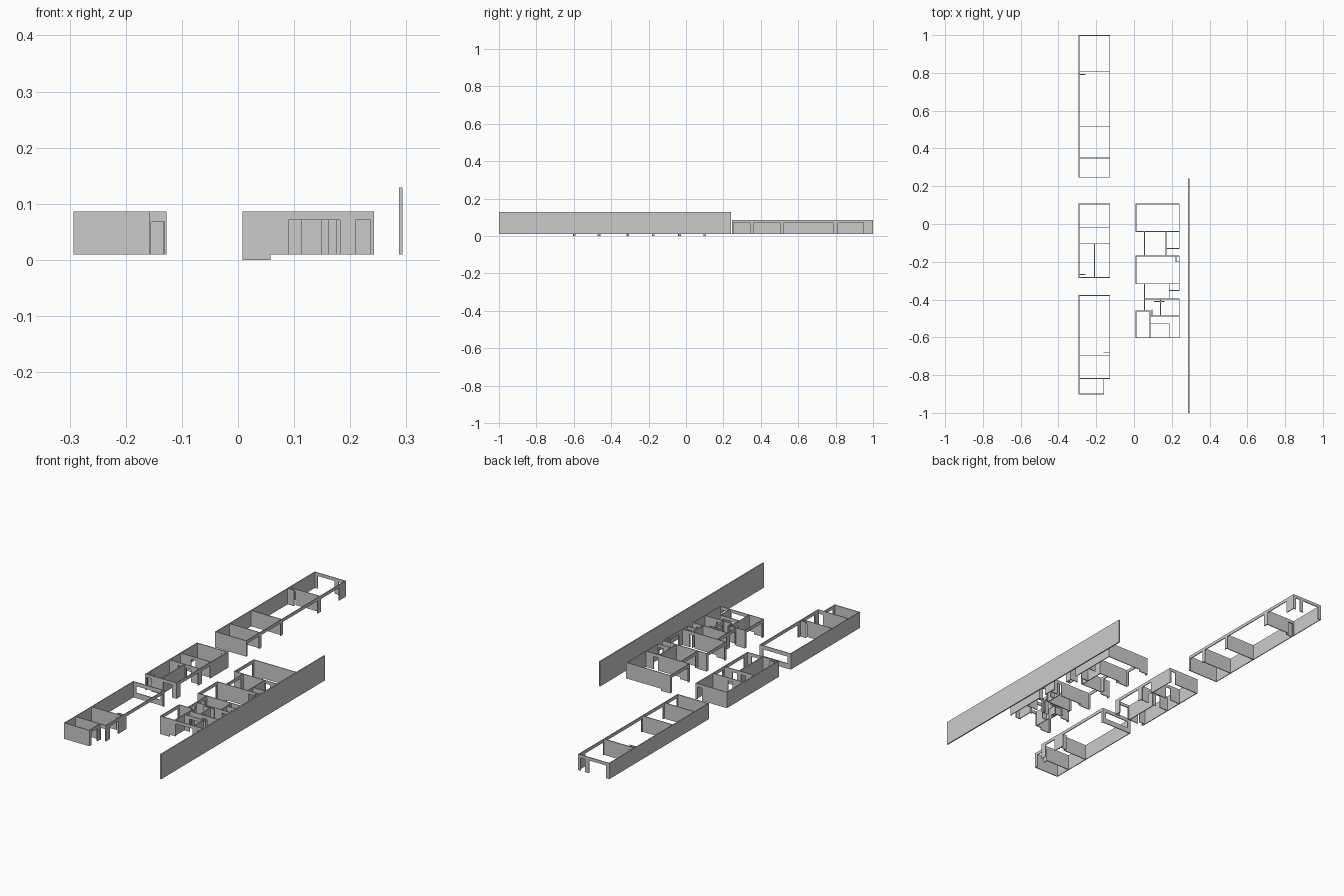
import bpy, bmesh

if "Cube" in bpy.data.objects:
    bpy.data.objects.remove(bpy.data.objects["Cube"])

T = 0.004            # wall thickness
Z0, Z1 = 0.01, 0.086  # wall base and top
HEAD = 0.071         # usual opening head height


def wall(name, axis, at, a, b, openings=(), z0=Z0, z1=Z1, t=T):
    """Straight wall along 'x' or 'y' at the given offset; openings are (start, end[, head[, sill]])."""
    bm = bmesh.new()

    def block(p, q, lo, hi):
        if q - p < 1e-5 or hi - lo < 1e-5:
            return
        g = bmesh.ops.create_cube(bm, size=1)["verts"]
        for v in g:
            along = (p + q) / 2 + v.co.x * (q - p)
            across = at + v.co.y * t
            z = (lo + hi) / 2 + v.co.z * (hi - lo)
            v.co = (along, across, z) if axis == 'x' else (across, along, z)
        if axis == 'y':
            faces = {f for v in g for f in v.link_faces}
            bmesh.ops.reverse_faces(bm, faces=list(faces))

    cur = a - t / 2
    for o in sorted(openings):
        head = o[2] if len(o) > 2 else HEAD
        sill = o[3] if len(o) > 3 else z0
        block(cur, o[0], z0, z1)          # pier
        block(o[0], o[1], head, z1)       # lintel
        block(o[0], o[1], z0, sill)       # parapet under window
        cur = o[1]
    block(cur, b + t / 2, z0, z1)
    me = bpy.data.meshes.new(name)
    bm.to_mesh(me)
    bm.free()
    ob = bpy.data.objects.new(name, me)
    bpy.context.collection.objects.link(ob)
    return ob


L, R = -0.291, -0.129   # left wing side walls

# Rear block of the left wing
wall("rear_block_outer_wall", 'y', L, 0.247, 0.998)
wall("rear_block_window_wall", 'y', R, 0.247, 0.998,
     [(0.255, 0.342), (0.36, 0.505), (0.523, 0.785), (0.812, 0.95)])
wall("rear_block_end_wall", 'x', 0.998, L, R, [(-0.275, -0.185), (-0.165, -0.14)])
wall("rear_block_front_wall", 'x', 0.247, L, R)
for i, y in enumerate((0.35, 0.515)):
    wall(f"rear_block_partition_{i}", 'x', y, L, R)
wall("rear_block_partition_2", 'x', 0.806, L, R, [(-0.285, -0.258)])
wall("rear_block_stub", 'x', 0.792, L, -0.258)

# Middle block of the left wing
wall("middle_block_outer_wall", 'y', L, -0.283, 0.106)
wall("middle_block_window_wall", 'y', R, -0.283, 0.106, [(-0.255, -0.12), (-0.092, -0.03)])
wall("middle_block_rear_wall", 'x', 0.106, L, R, [(-0.16, -0.136)])
wall("middle_block_front_wall", 'x', -0.283, L, R, [(-0.2, -0.15), (-0.285, -0.26)])
wall("middle_block_partition_0", 'x', -0.02, L, R, [(-0.235, -0.21)])
wall("middle_block_partition_1", 'x', -0.105, L, R, [(-0.245, -0.22), (-0.2, -0.175)])
wall("middle_block_spine", 'y', -0.209, -0.283, -0.105)
wall("middle_block_stub", 'x', -0.268, L, -0.26)

# Front block of the left wing
wall("front_block_outer_wall", 'y', L, -0.9, -0.378)
wall("front_block_window_wall", 'y', R, -0.818, -0.378, [(-0.79, -0.725), (-0.665, -0.385)])
wall("front_block_rear_wall", 'x', -0.378, L, R, [(-0.275, -0.145, 0.068, 0.035)])
wall("front_block_partition_0", 'x', -0.695, L, R, [(-0.158, -0.134)])
wall("front_block_partition_1", 'x', -0.818, L, R, [(-0.155, -0.131, 0.068)])
wall("front_block_stub", 'x', -0.682, -0.16, R)
wall("front_block_end_wall", 'x', -0.9, L, -0.16)
wall("front_block_bay_side", 'y', -0.16, -0.9, -0.818, [(-0.885, -0.84)])

# Right wing: two large rooms with sunken bays on their left
A, B, E = 0.01, 0.056, 0.24
for i, (y0, y1) in enumerate(((-0.04, 0.106), (-0.316, -0.17))):
    wall(f"large_room_{i}_bay_front", 'y', A, y0, y1, [(y0 + 0.012, y1 - 0.012)], z0=0)
    for j, y in enumerate((y0, y1)):
        wall(f"large_room_{i}_bay_side_{j}", 'x', y, A, B, z0=0)
        doors = [] if (i, j) == (0, 1) else [(0.175, 0.2)]
        wall(f"large_room_{i}_wall_{j}", 'x', y, B + T, E, doors)
    wall(f"large_room_{i}_right_wall", 'y', E, y0, y1, [(y0 + 0.03, y1 - 0.03)] if i else [])

# Right wing: small rooms between the large ones
wall("rear_small_left_wall", 'y', B, -0.17, -0.04, [(-0.15, -0.06)])
wall("rear_small_right_wall", 'y', 0.17, -0.17, -0.04)
wall("rear_entry_wall", 'x', -0.13, 0.17, E, [(0.21, 0.234)])
wall("rear_entry_side", 'y', E, -0.13, -0.04)
wall("rear_entry_stub", 'y', 0.222, -0.2, -0.17)
wall("rear_entry_stub_return", 'x', -0.2, 0.222, E)
wall("mid_small_left_wall", 'y', B, -0.46, -0.316, [(-0.385, -0.33), (-0.45, -0.41)])
wall("mid_small_right_wall", 'y', 0.187, -0.395, -0.316)
wall("mid_entry_wall", 'x', -0.352, 0.187, E, [(0.21, 0.235)])
wall("mid_entry_side", 'y', E, -0.352, -0.316)

# Right wing: front apartment
wall("front_flat_rear_wall", 'x', -0.397, B, E, [(0.195, 0.22)])
wall("front_flat_right_wall", 'y', E, -0.602, -0.397)
wall("front_flat_cross_wall", 'x', -0.487, 0.085, E, [(0.09, 0.112, 0.062), (0.15, 0.178)])
wall("front_flat_divider", 'y', 0.14, -0.487, -0.397, [(-0.475, -0.45)])
wall("front_flat_niche", 'x', -0.41, 0.107, 0.16)
wall("front_flat_stub", 'y', 0.095, -0.485, -0.455)
wall("balcony_back_wall", 'x', -0.528, 0.085, 0.187, [(0.113, 0.175)])
wall("balcony_side_wall", 'y', 0.187, -0.602, -0.528)
wall("front_room_right_wall", 'y', 0.085, -0.602, -0.46, [(-0.51, -0.485)])
wall("front_room_rear_wall", 'x', -0.46, B + T, 0.085)
wall("front_room_bay_rear", 'x', -0.46, A, B, z0=0)
wall("front_room_bay_window", 'y', A, -0.602, -0.46, [(-0.59, -0.472)], z0=0)
wall("front_room_bay_end", 'x', -0.602, A, B, z0=0)
wall("front_facade", 'x', -0.602, B + T, E, [(0.09, 0.182), (0.209, 0.236)])

# Long boundary wall
wall("boundary_wall", 'y', 0.29, -0.997, 0.238, z1=0.129, t=0.006)
